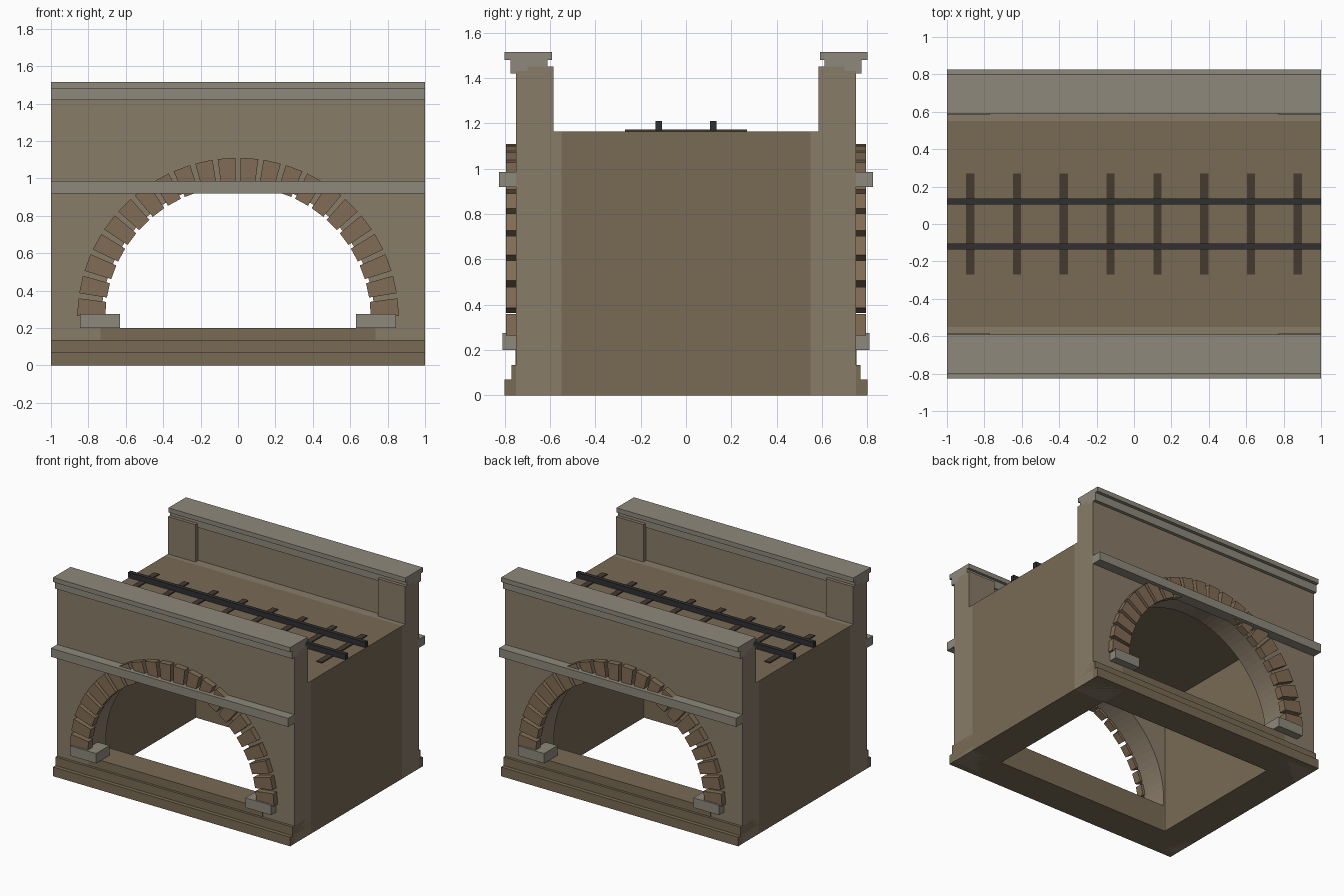
import bpy, bmesh, math

if "Cube" in bpy.data.objects:
    bpy.data.objects.remove(bpy.data.objects["Cube"])


def material(name, rgb):
    m = bpy.data.materials.new(name)
    m.diffuse_color = (*rgb, 1)
    m.use_nodes = True
    m.node_tree.nodes["Principled BSDF"].inputs["Base Color"].default_value = m.diffuse_color
    return m


WALL = material("wall_stone", (0.25, 0.20, 0.14))
CORE = material("dark_stone", (0.19, 0.145, 0.09))
TRIM = material("trim_stone", (0.27, 0.25, 0.20))
ARCH = material("arch_stone", (0.22, 0.15, 0.09))
STEEL = material("rail_steel", (0.03, 0.03, 0.033))
WOOD = material("sleeper_wood", (0.06, 0.043, 0.03))


def prisms(name, profiles, y0, y1, mat):
    """Extrude one or more x-z outlines from y0 to y1 into a single object."""
    bm = bmesh.new()
    for pts in profiles:
        a = [bm.verts.new((x, y0, z)) for x, z in pts]
        b = [bm.verts.new((x, y1, z)) for x, z in pts]
        n = len(pts)
        bm.faces.new(a)
        bm.faces.new(b[::-1])
        for i in range(n):
            j = (i + 1) % n
            bm.faces.new((a[j], a[i], b[i], b[j]))
    bmesh.ops.recalc_face_normals(bm, faces=bm.faces)
    me = bpy.data.meshes.new(name)
    bm.to_mesh(me)
    bm.free()
    me.materials.append(mat)
    ob = bpy.data.objects.new(name, me)
    bpy.context.collection.objects.link(ob)
    return ob


def rect(x0, x1, z0, z1):
    return [(x0, z0), (x1, z0), (x1, z1), (x0, z1)]


def polar(r, deg):
    t = math.radians(deg)
    return (r * math.cos(t), SPRING + r * math.sin(t))


SPRING, HOLE, R_IN, R_OUT, STONES = 0.25, 0.73, 0.71, 0.86, 22

# Hollow core: two abutments joined by the deck slab
prisms("core", [[(-1, 0), (-0.74, 0), (-0.74, 1.02), (0.74, 1.02),
                 (0.74, 0), (1, 0), (1, 1.165), (-1, 1.165)]], -0.55, 0.55, CORE)

# Outline of the face wall with the arched opening cut out
arch_line = [polar(HOLE, 180 - i * 180 / 48) for i in range(49)]
wall_outline = ([(-1, 0), (-HOLE, 0)] + arch_line
                + [(HOLE, 0), (1, 0), (1, 1.165), (-1, 1.165)])

# Wedge stones of the arch ring
pitch, half = 180 / STONES, 3.15
ring = []
for i in range(STONES):
    c = (i + 0.5) * pitch
    ring.append([polar(R_IN, c - half), polar(R_OUT, c - half),
                 polar(R_OUT, c + half), polar(R_IN, c + half)])

full = lambda z0, z1: [rect(-1, 1, z0, z1)]
both = lambda x0, x1, z0, z1: [rect(-x1, -x0, z0, z1), rect(x0, x1, z0, z1)]

# Each facade part: name, outlines, inner y, outer y, material
facade = [
    ("face_wall", [wall_outline], 0.55, 0.75, WALL),
    ("parapet", full(1.165, 1.43), 0.62, 0.75, WALL),
    ("parapet_piers", both(0.77, 1, 1.165, 1.45), 0.585, 0.70, WALL),
    ("coping_moulding", full(1.42, 1.48), 0.61, 0.775, TRIM),
    ("coping", full(1.48, 1.515), 0.59, 0.80, TRIM),
    ("string_course", full(0.92, 0.985), 0.74, 0.825, TRIM),
    ("arch_ring", ring, 0.74, 0.795, ARCH),
    ("impost_blocks", both(0.63, 0.845, 0.2, 0.275), 0.65, 0.81, TRIM),
    ("plinth_lower", full(0, 0.07), 0.55, 0.80, CORE),
    ("plinth_upper", full(0.07, 0.135), 0.55, 0.77, CORE),
    ("sill", [rect(-0.735, 0.735, 0.135, 0.2)], 0.55, 0.752, CORE),
]
for side, s in (("front", -1), ("back", 1)):
    for name, outlines, y_in, y_out, mat in facade:
        prisms(f"{side}_{name}", outlines, s * y_in, s * y_out, mat)

# Railway track on the deck
prisms("sleepers", [rect(x - 0.022, x + 0.022, 1.16, 1.173)
                    for x in [-0.875 + 0.25 * i for i in range(8)]], -0.27, 0.27, WOOD)
for side, s in (("front", -1), ("back", 1)):
    prisms(f"{side}_rail", full(1.168, 1.21), s * 0.105, s * 0.135, STEEL)
